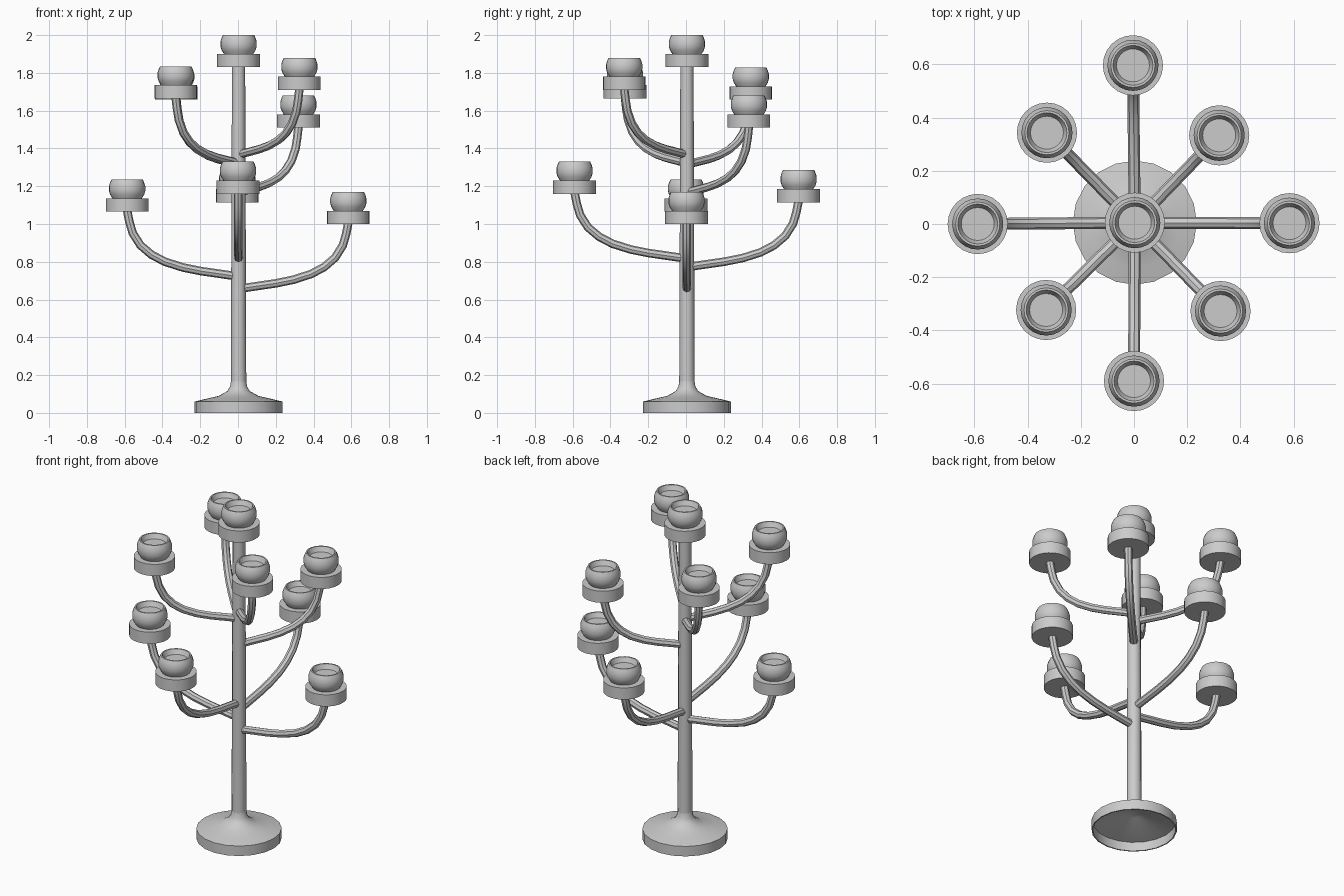
import bpy, math
from mathutils import Vector

cube = bpy.data.objects.get("Cube")
if cube:
    bpy.data.objects.remove(cube, do_unlink=True)

# Single metal colour
metal = bpy.data.materials.new("plain_grey_metal")
metal.use_nodes = True
grey = (0.6, 0.6, 0.6, 1)
metal.diffuse_color = grey
metal.node_tree.nodes["Principled BSDF"].inputs["Base Color"].default_value = grey


def finish(obj, angle):
    bpy.ops.object.select_all(action="DESELECT")
    obj.select_set(True)
    bpy.context.view_layer.objects.active = obj
    if obj.type == "CURVE":
        bpy.ops.object.convert(target="MESH")
        obj = bpy.context.object
    bpy.ops.object.shade_smooth_by_angle(angle=math.radians(angle))
    return obj


def lathe(name, profile, sides, location):
    """Spin an (r, z) profile around z; a zero radius makes a pole."""
    verts, rings, faces = [], [], []
    for r, z in profile:
        count = sides if r > 0 else 1
        rings.append([len(verts) + i % count for i in range(sides)])
        for i in range(count):
            a = 2 * math.pi * i / sides
            verts.append((r * math.cos(a), r * math.sin(a), z))
    for low, high in zip(rings, rings[1:]):
        for i in range(sides):
            j = (i + 1) % sides
            loop = list(dict.fromkeys((low[i], low[j], high[j], high[i])))
            faces.append(loop)
    mesh = bpy.data.meshes.new(name)
    mesh.from_pydata(verts, [], faces)
    mesh.materials.append(metal)
    obj = bpy.data.objects.new(name, mesh)
    obj.location = location
    bpy.context.collection.objects.link(obj)
    return finish(obj, 35)


def arm(name, start, end, shape, radius):
    """Sweep a round tube outwards and up from the stem to a holder."""
    curve = bpy.data.curves.new(name, "CURVE")
    curve.dimensions = "3D"
    curve.bevel_depth = radius
    curve.bevel_resolution = 2
    curve.use_fill_caps = True
    spline = curve.splines.new("POLY")
    spline.points.add(len(shape) - 1)
    for point, (t, rise) in zip(spline.points, shape):
        p = start.lerp(end, t)
        point.co = (p.x, p.y, start.z + rise, 1)
    curve.materials.append(metal)
    obj = bpy.data.objects.new(name, curve)
    bpy.context.collection.objects.link(obj)
    return finish(obj, 40)


# Profiles: heights of the holder are measured down from its rim
TRAY = [(0, -.17), (.113, -.17), (.113, -.10), (0, -.10)]
BOWL = [(0, -.102), (.076, -.102), (.09, -.08), (.096, -.06), (.096, -.035),
        (.09, -.015), (.083, 0), (.075, 0), (.07, -.012), (.062, -.028), (0, -.028)]
BASE = [(0, .11), (.04, .10), (.10, .08), (.226, .054), (.226, 0), (.233, 0),
        (.233, .06), (.17, .075), (.105, .09), (.06, .115), (.045, .14), (.04, .17)]
STEM = [(0, .12), (.041, .12), (.035, 1.84), (0, 1.84)]
ARM = [(0, -.005), (.06, 0), (.34, .024), (.5, .043), (.66, .073), (.78, .11),
       (.88, .16), (.95, .225), (.98, .285), (1, .345)]


def holder(name, x, y, top):
    lathe(name + "_tray", TRAY, 24, (x, y, top))
    lathe(name + "_bowl", BOWL, 24, (x, y, top))


# Base, stem and top holder
CENTRE = Vector((.003, .005, 0))
lathe("base", BASE, 20, CENTRE)
lathe("stem", STEM, 12, CENTRE)
holder("centre", CENTRE.x, CENTRE.y, 2)

# Branches: name, holder position and rim height
BRANCHES = [
    ("right", -.587, 0, 1.235), ("left", .584, .003, 1.17),
    ("front", 0, -.59, 1.33), ("back", -.004, .596, 1.285),
    ("front_left", .325, -.327, 1.88), ("back_left", .32, .333, 1.68),
    ("front_right", -.33, -.323, 1.835), ("back_right", -.327, .343, 1.828),
]
for name, x, y, top in BRANCHES:
    start = Vector((CENTRE.x, CENTRE.y, top - .508))
    arm(name + "_arm", start, Vector((x, y, top)), ARM, .0225)
    holder(name, x, y, top)
